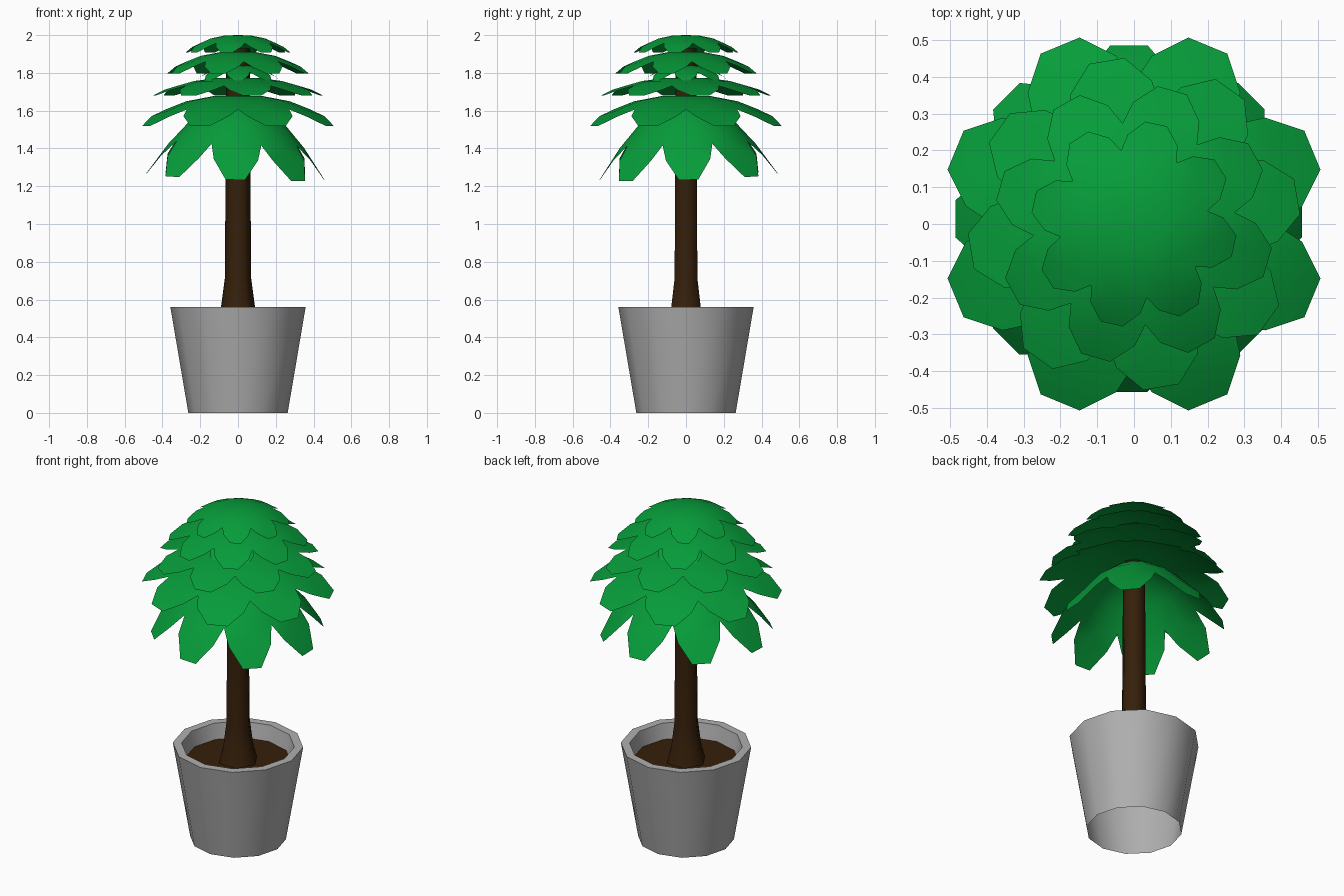
import bpy, math
from math import radians, cos, sin

if "Cube" in bpy.data.objects:
    bpy.data.objects.remove(bpy.data.objects["Cube"])


def material(name, rgb):
    m = bpy.data.materials.new(name)
    m.diffuse_color = (*rgb, 1)
    m.use_nodes = True
    m.node_tree.nodes["Principled BSDF"].inputs["Base Color"].default_value = m.diffuse_color
    return m


LEAF = material("leaf green", (0.002, 0.335, 0.042))
BARK = material("dark brown", (0.036, 0.014, 0.003))
GREY = material("pot grey", (0.43, 0.43, 0.43))


def build(name, verts, faces, mat, angle=40):
    me = bpy.data.meshes.new(name)
    me.from_pydata(verts, [], faces)
    me.materials.append(mat)
    ob = bpy.data.objects.new(name, me)
    bpy.context.collection.objects.link(ob)
    bpy.ops.object.select_all(action='DESELECT')
    ob.select_set(True)
    bpy.context.view_layer.objects.active = ob
    bpy.ops.object.shade_smooth_by_angle(angle=radians(angle))
    return ob


def lathe(name, profile, sides, mat, angle=40, cap_start=False, cap_end=False):
    """Revolve (radius, height) points, with flat end caps on request."""
    verts = [(r * cos(math.tau * i / sides), r * sin(math.tau * i / sides), z)
             for r, z in profile for i in range(sides)]
    faces = []
    for k in range(len(profile) - 1):
        for i in range(sides):
            j = (i + 1) % sides
            faces.append((k * sides + i, k * sides + j, (k + 1) * sides + j, (k + 1) * sides + i))
    if cap_start:
        faces.append(tuple(reversed(range(sides))))
    if cap_end:
        n = (len(profile) - 1) * sides
        faces.append(tuple(range(n, n + sides)))
    return build(name, verts, faces, mat, angle)


def leaf_layer(name, top, radius, drop, turn, tilt=(0, 0), bulge=1.0):
    """Thin domed sheet whose rim is cut into eight blunt leaves."""
    verts = []

    def add(r, deg, d):
        a = radians(deg)
        verts.append((radius * r * cos(a), radius * r * sin(a), -drop * d ** bulge))
        return len(verts) - 1

    # domed middle: rings of 16, even points on leaf centres, odd on the valleys
    centre = add(0, 0, 0)
    rings = []
    for r_mid, r_val, d_mid, d_val in ((0.25, 0.25, 0.02, 0.02), (0.52, 0.52, 0.19, 0.19),
                                       (0.76, 0.725, 0.51, 0.46)):
        rings.append([add(r_val if i % 2 else r_mid, i * 22.5, d_val if i % 2 else d_mid)
                      for i in range(16)])
    faces = []
    for i in range(16):
        j = (i + 1) % 16
        faces.append((centre, rings[0][i], rings[0][j]))
        for a, b in zip(rings, rings[1:]):
            faces.append((a[i], b[i], b[j], a[j]))
    # leaf ends
    rim = rings[-1]
    for k in range(8):
        c = k * 45
        mid, v0, v1 = rim[2 * k], rim[2 * k - 1], rim[2 * k + 1]
        s0, t0, t1, s1 = (add(r, c + a, d) for r, a, d in
                          ((0.87, -16.5, 0.68), (1, -6.2, 1), (1, 6.2, 1), (0.87, 16.5, 0.68)))
        faces += [(mid, v0, s0), (mid, s0, t0), (mid, t0, t1), (mid, t1, s1), (mid, s1, v1)]
    ob = build(name, verts, faces, LEAF, 60)
    ob.location.z = top
    ob.rotation_euler = (radians(tilt[0]), radians(tilt[1]), radians(turn))
    return ob


# pot open underneath, with thick rim, soil and flared trunk
lathe("pot", [(0.263, 0), (0.358, 0.56), (0.31, 0.56), (0.287, 0.44)], 12, GREY)
lathe("soil", [(0.05, 0.47), (0.291, 0.47)], 12, BARK)
lathe("trunk", [(0.115, 0.465), (0.09, 0.56), (0.07, 0.71), (0.066, 1.2), (0.064, 1.93)], 6, BARK,
      angle=65, cap_end=True)

# foliage, lowest layer first: top height, radius, drop, turn
leaf_layer("leaves_1", 1.66, 0.474, 0.41, 0, tilt=(2, 2), bulge=0.75)
leaf_layer("leaves_2", 1.68, 0.528, 0.16, 22.5)
leaf_layer("leaves_3", 1.775, 0.452, 0.095, 9.5)
leaf_layer("leaves_inner", 1.84, 0.225, 0.08, 0)
leaf_layer("leaves_4", 1.912, 0.38, 0.115, 29)
leaf_layer("leaves_5", 2.0, 0.28, 0.093, 32.5)
